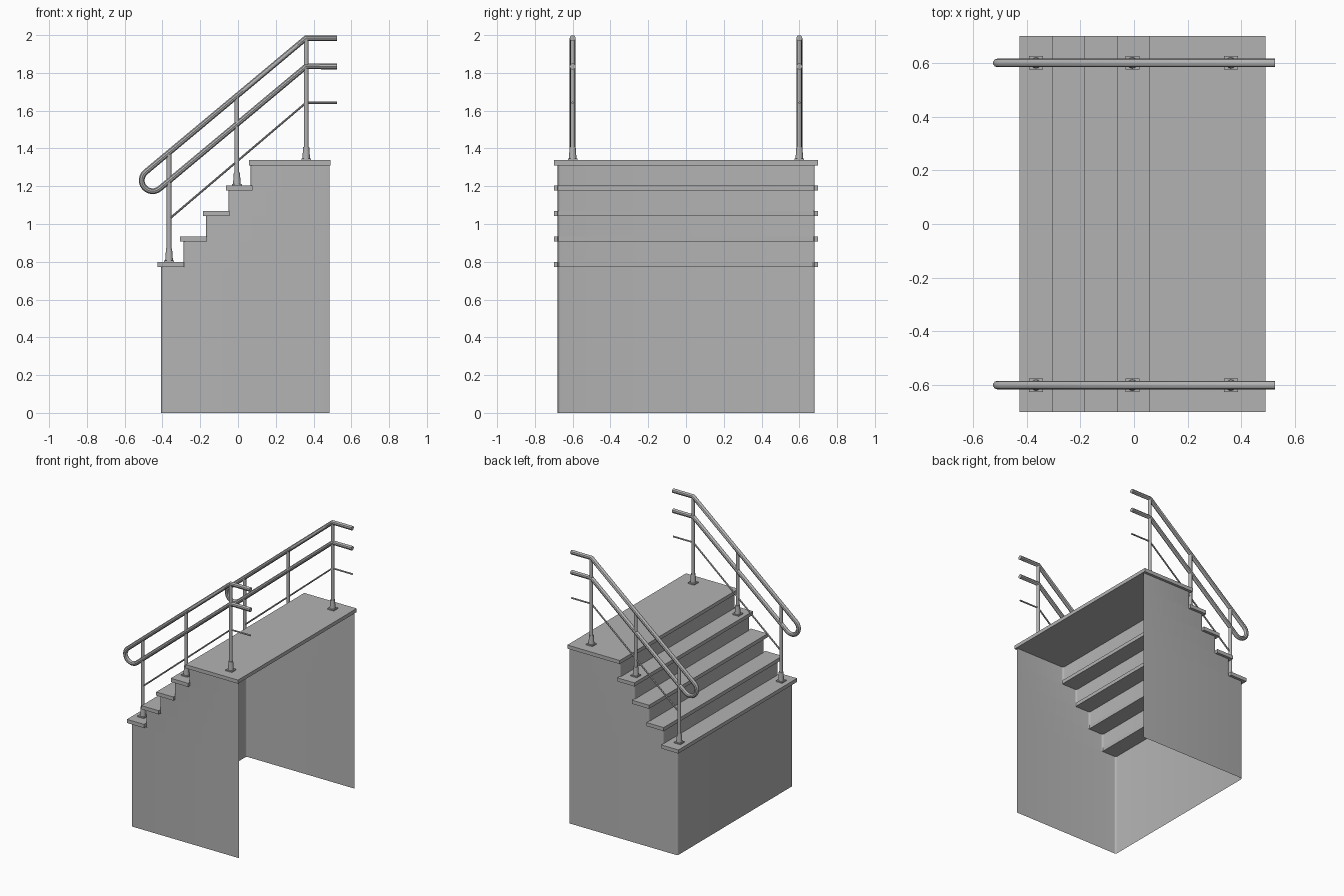
import bpy
import bmesh
from math import atan, cos, sin, pi

cube = bpy.data.objects.get("Cube")
if cube:
    bpy.data.objects.remove(cube)

grey = bpy.data.materials.new("painted grey")
grey.use_nodes = True
GREY = (0.45, 0.45, 0.45, 1)
grey.diffuse_color = GREY
grey.node_tree.nodes["Principled BSDF"].inputs["Base Color"].default_value = GREY


def finish(obj, smooth=True):
    """Colour an object and smooth its rounded faces."""
    obj.data.materials.clear()
    obj.data.materials.append(grey)
    if smooth:
        bpy.ops.object.select_all(action='DESELECT')
        obj.select_set(True)
        bpy.context.view_layer.objects.active = obj
        bpy.ops.object.shade_smooth_by_angle(angle=pi / 5)
    return obj


def box(name, x0, x1, y0, y1, z0, z1):
    bpy.ops.mesh.primitive_cube_add(
        size=1, location=((x0 + x1) / 2, (y0 + y1) / 2, (z0 + z1) / 2))
    obj = bpy.context.object
    obj.name = name
    obj.scale = (x1 - x0, y1 - y0, z1 - z0)
    bpy.ops.object.transform_apply(location=False, rotation=False, scale=True)
    return finish(obj, False)


def cone(name, x, y, z0, z1, r0, r1):
    bpy.ops.mesh.primitive_cone_add(
        vertices=16, radius1=r0, radius2=r1, depth=z1 - z0,
        location=(x, y, (z0 + z1) / 2))
    bpy.context.object.name = name
    return finish(bpy.context.object)


def pipe(name, points, y, radius):
    """Round bar along a path of (x, z) points."""
    curve = bpy.data.curves.new(name, 'CURVE')
    curve.dimensions = '3D'
    curve.bevel_depth = radius
    curve.bevel_resolution = 3
    curve.use_fill_caps = True
    spline = curve.splines.new('POLY')
    spline.points.add(len(points) - 1)
    for p, (x, z) in zip(spline.points, points):
        p.co = (x, y, z, 1)
    obj = bpy.data.objects.new(name, curve)
    bpy.context.collection.objects.link(obj)
    bpy.ops.object.select_all(action='DESELECT')
    obj.select_set(True)
    bpy.context.view_layer.objects.active = obj
    bpy.ops.object.convert(target='MESH')
    return finish(bpy.context.object)


# Treads and top platform
STEPS, RUN, RISE, THICK = 5, 0.121, 0.1345, 0.027
tops = [0.80 + RISE * i for i in range(STEPS)]
for i, top in enumerate(tops):
    x0 = -0.427 + RUN * i
    last = i == STEPS - 1
    x1 = 0.49 if last else x0 + 0.141
    box("platform" if last else f"tread_{i + 1}", x0, x1, -0.70, 0.70, top - THICK, top)

# Sheet body: U-shaped bands with rounded corners, open at the back and below
HALF, BACK, FILLET = 0.68, 0.485, 0.015
bm = bmesh.new()
z0 = 0
for i, top in enumerate(tops):
    z1 = top - THICK
    riser = -0.407 + RUN * i * 0.98
    arc = [(riser + FILLET * (1 - sin(a)), -HALF + FILLET * (1 - cos(a)))
           for a in (k * pi / 8 for k in range(5))]
    half = [(BACK, -HALF)] + arc
    plan = half + [(x, -y) for x, y in reversed(half)]
    low = [bm.verts.new((x, y, z0)) for x, y in plan]
    high = [bm.verts.new((x, y, z1)) for x, y in plan]
    for k in range(len(plan) - 1):
        bm.faces.new((low[k + 1], low[k], high[k], high[k + 1]))
    z0 = z1
mesh = bpy.data.meshes.new("stair_body")
bm.to_mesh(mesh)
bm.free()
body = bpy.data.objects.new("stair_body", mesh)
bpy.context.collection.objects.link(body)
finish(body)

# Handrail path: upper bar, rounded lower end, then the middle bar
SLOPE, BEND, END = 0.835, 0.36, 0.525
UPPER, MIDDLE = 1.984, 1.834
tilt = atan(SLOPE)
loop_r = (UPPER - MIDDLE) / 2 * cos(tilt)
cx = -0.452
cz = (UPPER + MIDDLE) / 2 - SLOPE * (BEND - cx)
loop = [(cx + loop_r * cos(a), cz + loop_r * sin(a))
        for a in (tilt + pi / 2 + k * pi / 12 for k in range(13))]
rail_path = [(END, UPPER), (BEND, UPPER)] + loop + [(BEND, MIDDLE), (END, MIDDLE)]

# Railings on both sides: (post x, foot height, top height)
posts = [(-0.365, tops[0], 1.375), (-0.006, tops[3], 1.675), (0.361, tops[4], UPPER)]
for side, y in (("right", -0.6), ("left", 0.6)):
    pipe(f"{side}_handrail", rail_path, y, 0.016)
    pipe(f"{side}_lower_rod", [(END, 1.642), (BEND, 1.642), (-0.36, 1.03)], y, 0.006)
    for n, (x, foot, head) in enumerate(posts, 1):
        cone(f"{side}_post_{n}", x, y, foot, head, 0.0125, 0.0125)
        cone(f"{side}_post_sleeve_{n}", x, y, foot, foot + 0.07, 0.021, 0.016)
        box(f"{side}_post_plate_{n}", x - 0.026, x + 0.026, y - 0.025, y + 0.025,
            foot, foot + 0.008)
